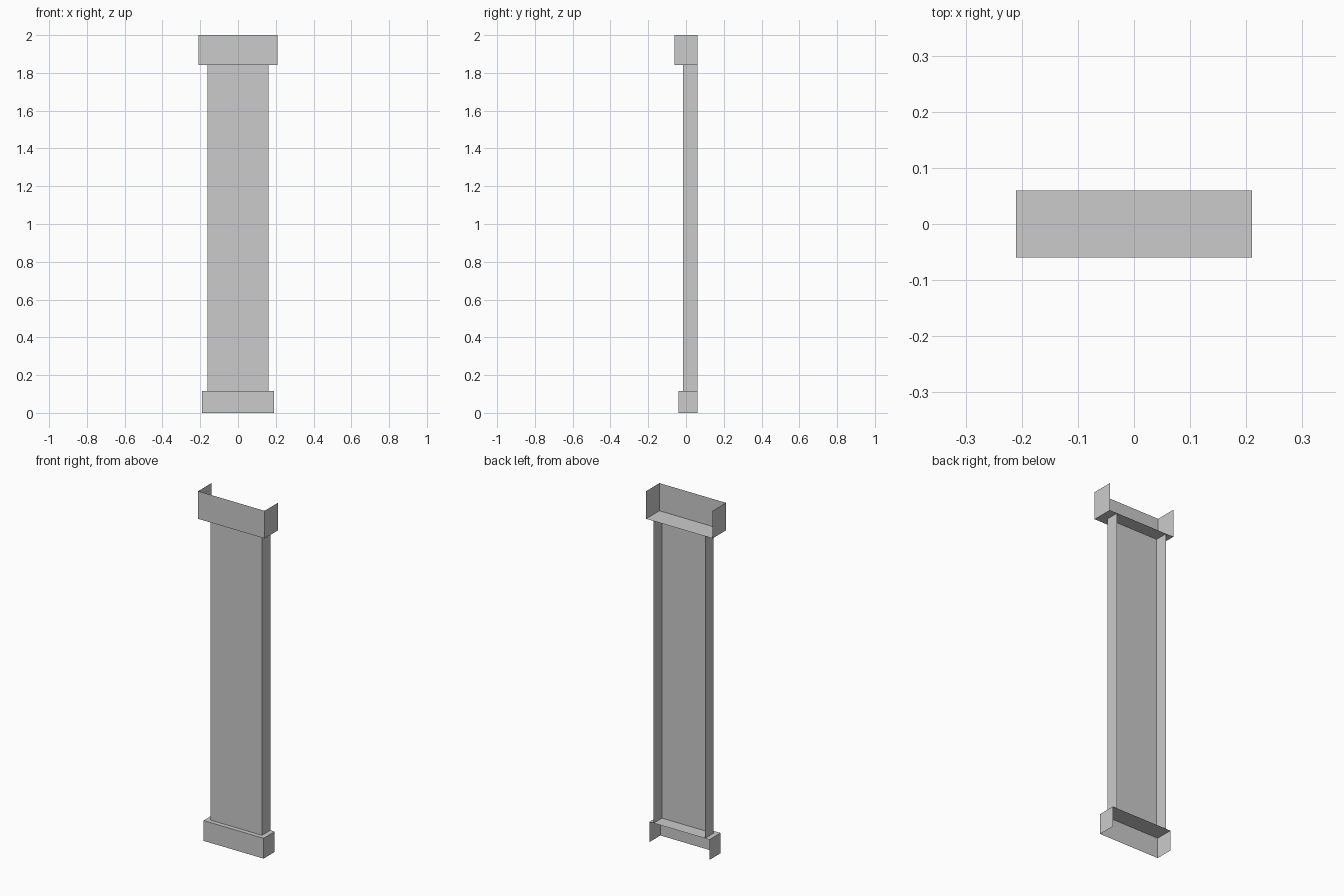
import bpy
import bmesh

if "Cube" in bpy.data.objects:
    bpy.data.objects.remove(bpy.data.objects["Cube"])

BACK = 0.06  # wall plane shared by every part


def open_box(name, half_width, front, z0, z1, open_sides):
    """Box reaching the wall plane, with the faces along open_sides removed."""
    bm = bmesh.new()
    bmesh.ops.create_cube(bm, size=1)
    for v in bm.verts:
        v.co.x *= 2 * half_width
        v.co.y = front if v.co.y < 0 else BACK
        v.co.z = z0 if v.co.z < 0 else z1
    bm.normal_update()
    gone = [f for f in bm.faces
            if any(f.normal.dot(d) > 0.9 for d in map(bpy_vec, open_sides))]
    bmesh.ops.delete(bm, geom=gone, context='FACES')
    mesh = bpy.data.meshes.new(name)
    bm.to_mesh(mesh)
    bm.free()
    obj = bpy.data.objects.new(name, mesh)
    bpy.context.collection.objects.link(obj)
    return obj


def bpy_vec(side):
    from mathutils import Vector
    return Vector({'back': (0, 1, 0), 'top': (0, 0, 1), 'bottom': (0, 0, -1)}[side])


# Base block, shaft and capital of a wall pilaster, all open towards the wall
open_box("pilaster_base", 0.19, -0.04, 0.0, 0.116, ['back', 'bottom'])
open_box("pilaster_shaft", 0.162, -0.015, 0.116, 1.842, ['back', 'top', 'bottom'])
open_box("pilaster_capital", 0.21, -0.06, 1.842, 2.0, ['back', 'top'])
